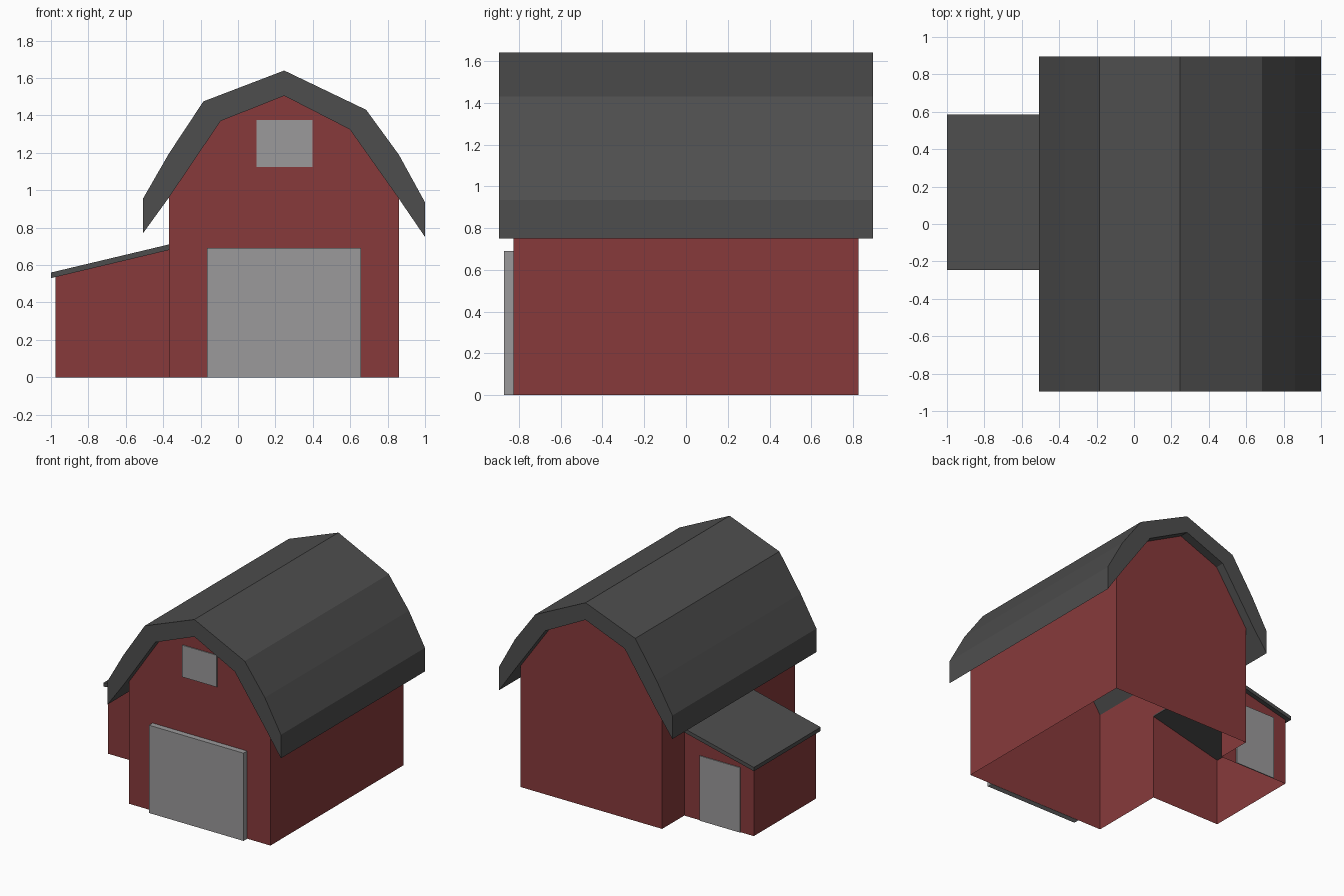
import bpy

if "Cube" in bpy.data.objects:
    bpy.data.objects.remove(bpy.data.objects["Cube"])


def material(name, colour):
    m = bpy.data.materials.new(name)
    m.diffuse_color = (*colour, 1)
    m.use_nodes = True
    m.node_tree.nodes["Principled BSDF"].inputs["Base Color"].default_value = m.diffuse_color
    return m


RED = material("barn red", (0.245, 0.042, 0.044))
ROOF = material("dark roof grey", (0.076, 0.076, 0.076))
GREY = material("door grey", (0.325, 0.32, 0.325))


def mesh_object(name, polygons, mat):
    """Build an object from a list of polygons, each a list of points."""
    verts, faces = [], []
    for poly in polygons:
        faces.append(range(len(verts), len(verts) + len(poly)))
        verts += poly
    me = bpy.data.meshes.new(name)
    me.from_pydata(verts, [], [list(f) for f in faces])
    me.materials.append(mat)
    ob = bpy.data.objects.new(name, me)
    bpy.context.collection.objects.link(ob)
    return ob


def gable(profile, y, outward):
    """A flat wall in the xz plane; outward is -1 (front) or 1 (back)."""
    pts = [(x, y, z) for x, z in profile]
    return pts if outward > 0 else pts[::-1]


def side(x, outline, outward):
    """A flat wall in the yz plane."""
    pts = [(x, y, z) for y, z in outline]
    return pts if outward > 0 else pts[::-1]


def prism(name, profile, y0, y1, mat):
    """Closed xz profile (clockwise seen from the front) extruded along y."""
    polys = [gable(profile, y0, -1), gable(profile, y1, 1)]
    for (xa, za), (xb, zb) in zip(profile, profile[1:] + profile[:1]):
        polys.append([(xa, y0, za), (xb, y0, zb), (xb, y1, zb), (xa, y1, za)])
    return mesh_object(name, polys, mat)


def plate(name, x0, x1, z0, z1, y0, y1):
    return prism(name, [(x0, z0), (x0, z1), (x1, z1), (x1, z0)], y0, y1, GREY)


# Key sizes
L, R, W = -0.37, 0.86, 0.825          # barn left, right, half length
SL, SY0, SY1 = -0.975, -0.22, 0.55    # side shed left, front, back

# Barn walls: open below and above, left wall opens into the shed
arch = [(L, 0.96), (-0.093, 1.37), (0.247, 1.505), (0.598, 1.325), (R, 0.955)]
end = [(L, 0)] + arch + [(R, 0)]
mesh_object("barn_walls", [
    gable(end, -W, -1),
    gable(end, W, 1),
    side(R, [(-W, 0), (W, 0), (W, 0.955), (-W, 0.955)], 1),
    side(L, [(-W, 0), (SY0, 0), (SY0, 0.69), (SY1, 0.69), (SY1, 0),
             (W, 0), (W, 0.96), (-W, 0.96)], -1),
], RED)

# Thick barn roof with overhangs
outer = [(-0.508, 0.955), (L, 1.195), (-0.185, 1.475), (0.247, 1.64),
         (0.685, 1.43), (R, 1.19), (1.0, 0.935)]
inner = [(-0.508, 0.77)] + arch + [(1.0, 0.75)]
prism("barn_roof", outer + inner[::-1], -0.895, 0.895, ROOF)

# Side shed walls
shed = [(SL, 0), (SL, 0.536), (L, 0.68), (L, 0)]
mesh_object("shed_walls", [
    gable(shed, SY0, -1),
    gable(shed, SY1, 1),
    side(SL, [(SY0, 0), (SY1, 0), (SY1, 0.536), (SY0, 0.536)], -1),
], RED)

# Side shed roof slab
prism("shed_roof", [(-1.0, 0.53), (-1.0, 0.56), (L, 0.71), (L, 0.68)],
      -0.245, 0.585, ROOF)

# Doors and loft hatch
plate("main_door", -0.165, 0.658, 0, 0.69, -0.871, -W - 0.001)
plate("loft_hatch", 0.098, 0.398, 1.125, 1.375, -W - 0.008, -W - 0.001)
plate("shed_door", -0.86, -0.508, 0, 0.51, SY1 + 0.001, SY1 + 0.008)
